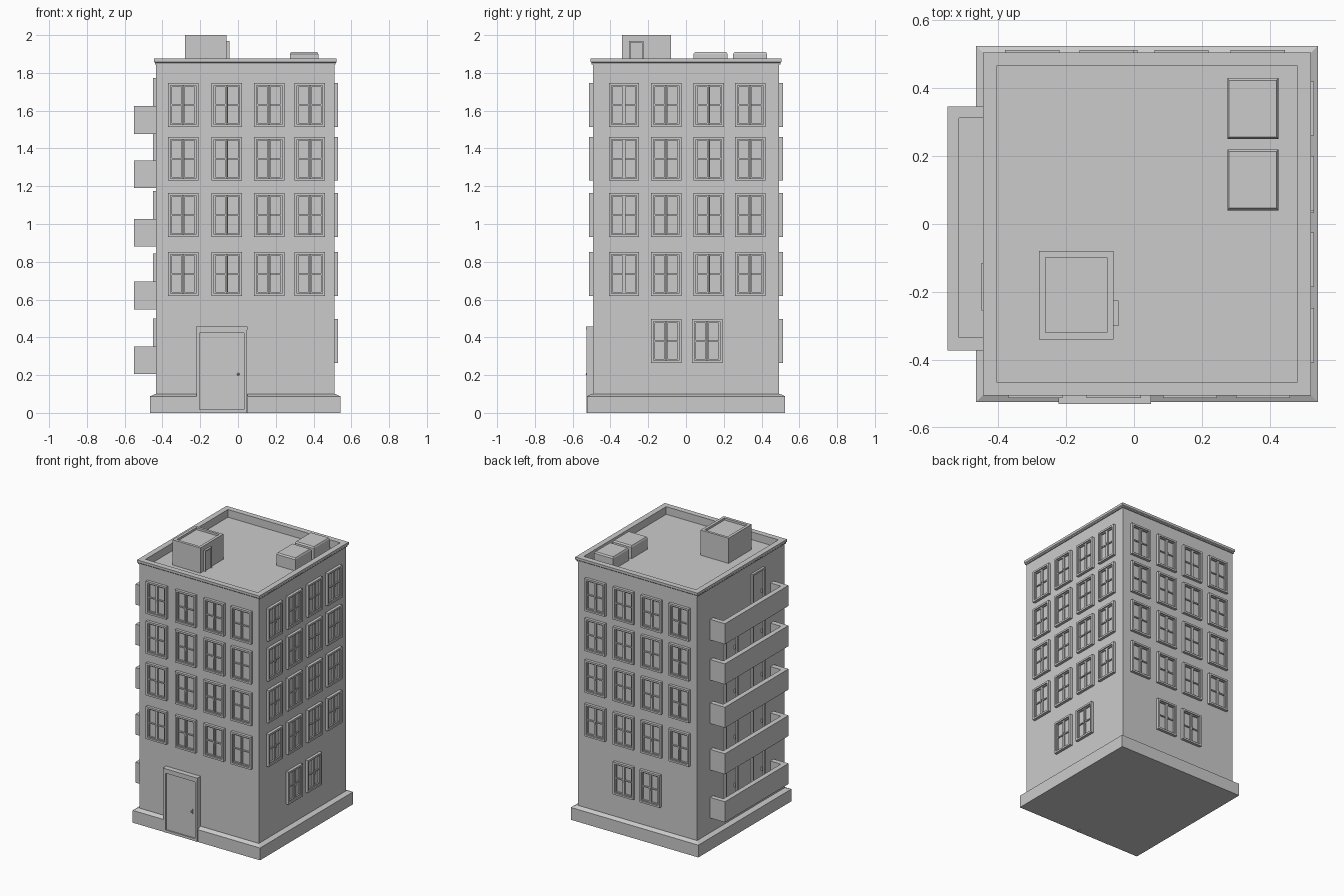
import bpy, bmesh, math
from mathutils import Matrix

if "Cube" in bpy.data.objects:
    bpy.data.objects.remove(bpy.data.objects["Cube"])


def make(name, bm):
    bmesh.ops.recalc_face_normals(bm, faces=bm.faces)
    me = bpy.data.meshes.new(name)
    bm.to_mesh(me)
    bm.free()
    return me


def add(name, me, loc=(0, 0, 0), turn=0):
    ob = bpy.data.objects.new(name, me)
    ob.location = loc
    ob.rotation_euler.z = math.radians(turn)
    bpy.context.collection.objects.link(ob)
    return ob


def rect(x0, x1, y0, y1, z):
    return [(x0, y0, z), (x1, y0, z), (x1, y1, z), (x0, y1, z)]


def loft(name, rings):
    """Skin stacked rings and close both ends."""
    bm = bmesh.new()
    vs = [[bm.verts.new(p) for p in r] for r in rings]
    n = len(vs[0])
    for a, b in zip(vs, vs[1:]):
        for i in range(n):
            j = (i + 1) % n
            bm.faces.new((a[i], a[j], b[j], b[i]))
    bm.faces.new(vs[0][::-1])
    bm.faces.new(vs[-1])
    return add(name, make(name, bm))


def box(bm, x0, x1, y0, y1, z0, z1):
    m = Matrix.Translation(((x0 + x1) / 2, (y0 + y1) / 2, (z0 + z1) / 2))
    m = m @ Matrix.Diagonal((x1 - x0, y1 - y0, z1 - z0, 1))
    bmesh.ops.create_cube(bm, size=1, matrix=m)


def frame(bm, x0, x1, z0, z1, w, y0, y1, sill=True):
    box(bm, x0, x0 + w, y0, y1, z0, z1)
    box(bm, x1 - w, x1, y0, y1, z0, z1)
    box(bm, x0 + w, x1 - w, y0, y1, z1 - w, z1)
    if sill:
        box(bm, x0 + w, x1 - w, y0, y1, z0, z0 + w)


# Tower walls, cornice, parapet and sunken roof
X0, X1, Y0, Y1 = -0.433, 0.51, -0.493, 0.493


def outset(d, z):
    return rect(X0 - d, X1 + d, Y0 - d, Y1 + d, z)


loft("walls_and_roof", [outset(0, 0), outset(0, 1.845), outset(0.007, 1.845),
                        outset(0.007, 1.853), outset(0.012, 1.858), outset(0.012, 1.875),
                        outset(-0.028, 1.875), outset(-0.028, 1.82)])


# Plinth with a notch for the entrance
def plinth_ring(d, z):
    a, b, c, e = X0 - d, X1 + d, Y0 - d, Y1 + d
    return [(a, c, z), (-0.22, c, z), (-0.22, -0.492, z), (0.05, -0.492, z),
            (0.05, c, z), (b, c, z), (b, e, z), (a, e, z)]


loft("plinth", [plinth_ring(0.032, 0), plinth_ring(0.032, 0.088), plinth_ring(0.005, 0.1)])

# Entrance door with frame, cap and handle
bm = bmesh.new()
frame(bm, -0.22, 0.047, 0, 0.44, 0.016, -0.528, -0.49, False)
box(bm, -0.223, 0.05, -0.53, -0.49, 0.44, 0.457)
add("entrance_frame", make("entrance_frame", bm))
bm = bmesh.new()
box(bm, -0.204, 0.031, -0.518, -0.49, 0.018, 0.424)
box(bm, -0.204, 0.031, -0.526, -0.49, 0, 0.018)
box(bm, -0.004, 0.006, -0.522, -0.515, 0.185, 0.22)
bmesh.ops.create_uvsphere(bm, u_segments=8, v_segments=6, radius=0.007,
                          matrix=Matrix.Translation((0.001, -0.524, 0.205)))
add("entrance_door", make("entrance_door", bm))

# One window: outer frame, two sashes, crossbars, glass and handle
bm = bmesh.new()
W, H = 0.08, 0.116
frame(bm, -W, W, -H, H, 0.013, -0.02, 0.005)
for a, b in ((-W + 0.013, -0.001), (0.001, W - 0.013)):
    frame(bm, a, b, -H + 0.013, H - 0.013, 0.007, -0.012, 0.005)
    box(bm, a + 0.007, b - 0.007, -0.01, 0.005, -0.004, 0.004)
box(bm, -W + 0.013, W - 0.013, -0.002, 0.005, -H + 0.013, H - 0.013)
box(bm, 0.003, 0.007, -0.018, -0.012, -0.014, 0.006)
window = make("window", bm)

# Window grids on front, right and back
front_x = (-0.29, -0.06, 0.165, 0.38)
right_y = (-0.328, -0.105, 0.12, 0.34)
back_x = (-0.30, -0.08, 0.14, 0.365)
for z in (0.735, 1.047, 1.345, 1.63):
    for x in front_x:
        add("front_window", window, (x, Y0, z))
    for y in right_y:
        add("right_window", window, (X1, y, z), 90)
    for x in back_x:
        add("back_window", window, (x, Y1, z), 180)
for y in (-0.105, 0.112):
    add("right_window", window, (X1, y, 0.38), 90)
for x in (-0.07, 0.14):
    add("back_window", window, (x, Y1, 0.38), 180)

# Balcony door: thin frame, panel and knob
bm = bmesh.new()
frame(bm, -0.07, 0.07, 0, 0.28, 0.012, -0.016, 0.005, False)
box(bm, -0.058, 0.058, -0.007, 0.005, 0, 0.268)
box(bm, 0.036, 0.044, -0.016, -0.007, 0.11, 0.135)
door = make("balcony_door", bm)

# Five balconies on the left side
for i, z in enumerate((0.205, 0.548, 0.88, 1.19, 1.477)):
    t = z + 0.147
    loft("balcony", [rect(-0.55, -0.42, -0.372, 0.346, z), rect(-0.55, -0.42, -0.372, 0.346, t),
                     rect(-0.515, -0.425, -0.335, 0.312, t),
                     rect(-0.515, -0.425, -0.335, 0.312, z + 0.018)])
    add("balcony_door", door, (X0, -0.185, z + 0.015), -90)
    if i < 4:
        add("balcony_door", door, (X0, 0.12, z + 0.015), -90)

# Roof stair house with its door
loft("stair_house", [rect(-0.28, -0.06, -0.34, -0.08, 1.81), rect(-0.28, -0.06, -0.34, -0.08, 2.0),
                     rect(-0.26, -0.08, -0.32, -0.098, 2.0),
                     rect(-0.26, -0.08, -0.32, -0.098, 1.985)])
bm = bmesh.new()
frame(bm, -0.038, 0.038, 0, 0.15, 0.008, -0.014, 0.005, False)
box(bm, -0.03, 0.03, -0.006, 0.005, 0, 0.142)
add("stair_house_door", make("stair_house_door", bm), (-0.06, -0.263, 1.818), 90)

# Two bevelled rooftop units
for y0, y1 in ((0.04, 0.22), (0.25, 0.43)):
    loft("roof_unit", [rect(0.275, 0.425, y0, y1, 1.81), rect(0.275, 0.425, y0, y1, 1.9),
                       rect(0.28, 0.42, y0 + 0.007, y1 - 0.007, 1.91)])
